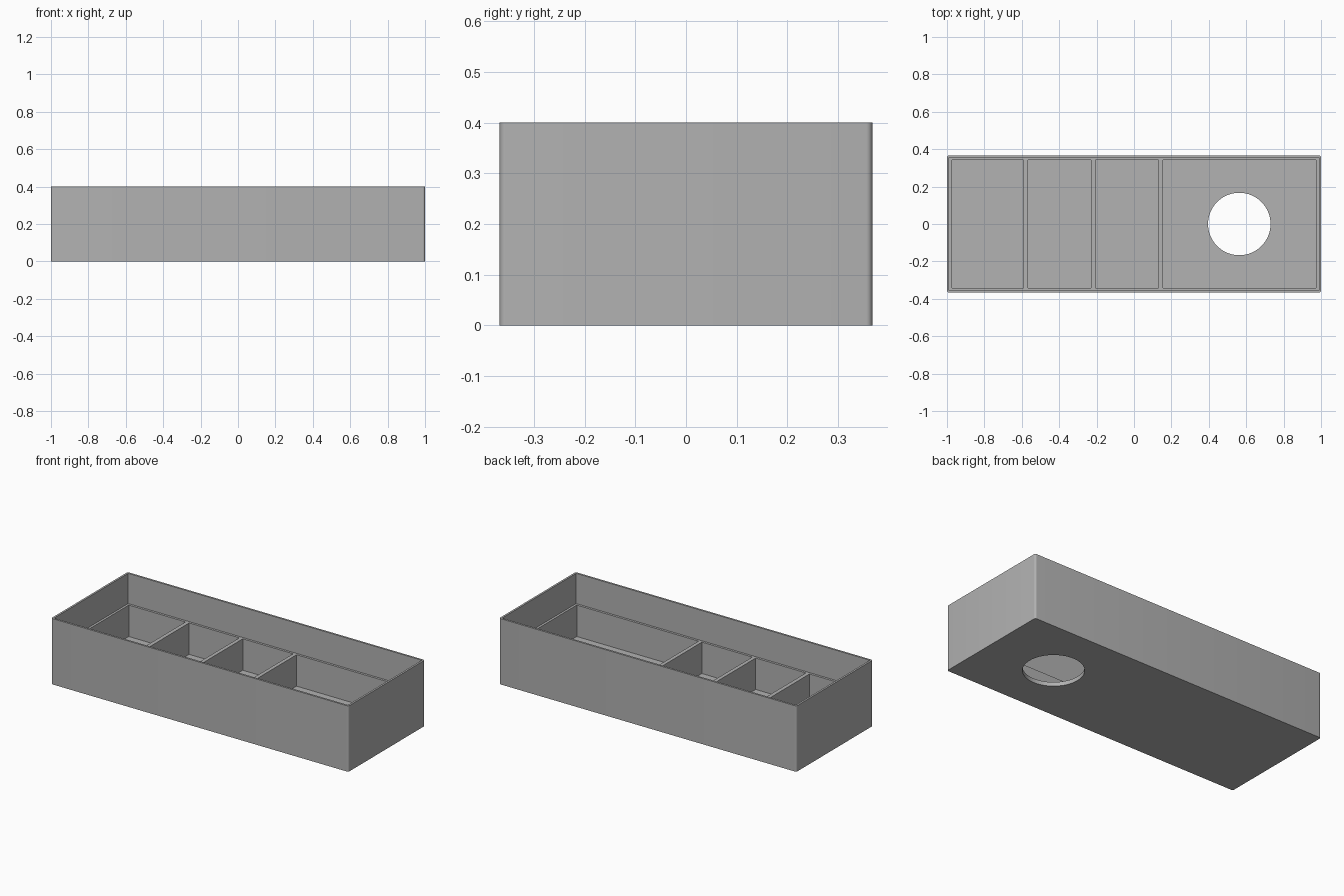
import bpy, bmesh, math

cube = bpy.data.objects.get("Cube")
if cube:
    bpy.data.objects.remove(cube, do_unlink=True)

LENGTH, WIDTH, HEIGHT = 2.0, 0.735, 0.4
WALL, LIP, LEDGE, FLOOR = 0.026, 0.012, 0.216, 0.025
HALF_X, HALF_Y = LENGTH / 2, WIDTH / 2

grey = bpy.data.materials.new("plain grey")
grey.use_nodes = True
colour = (0.445, 0.445, 0.445, 1)
grey.diffuse_color = colour
grey.node_tree.nodes["Principled BSDF"].inputs["Base Color"].default_value = colour


def make_object(name, bm):
    bmesh.ops.recalc_face_normals(bm, faces=bm.faces)
    mesh = bpy.data.meshes.new(name)
    bm.to_mesh(mesh)
    bm.free()
    mesh.materials.append(grey)
    obj = bpy.data.objects.new(name, mesh)
    bpy.context.collection.objects.link(obj)
    return obj


def block(name, x0, x1, half_y, z0, z1, radius=0):
    """Box spanning the given limits, with optional rounded upright edges."""
    bm = bmesh.new()
    bmesh.ops.create_cube(bm, size=1)
    for v in bm.verts:
        v.co.x = x0 if v.co.x < 0 else x1
        v.co.y = math.copysign(half_y, v.co.y)
        v.co.z = z0 if v.co.z < 0 else z1
    if radius:
        upright = [e for e in bm.edges
                   if abs(e.verts[0].co.z - e.verts[1].co.z) > 0.01]
        bmesh.ops.bevel(bm, geom=upright, offset=radius, segments=6,
                        profile=0.5, affect='EDGES')
    return make_object(name, bm)


def cut(target, cutter):
    cutter.hide_render = True
    mod = target.modifiers.new("cut", 'BOOLEAN')
    mod.operation = 'DIFFERENCE'
    mod.solver = 'EXACT'
    mod.object = cutter
    bpy.context.view_layer.objects.active = target
    bpy.ops.object.modifier_apply(modifier=mod.name)
    bpy.data.objects.remove(cutter, do_unlink=True)


# Outer case
tray = block("divided_tray", -HALF_X, HALF_X, HALF_Y, 0, HEIGHT, radius=0.012)

# Upper recess, leaving a thin lip above the ledge
cut(tray, block("lip_recess", LIP - HALF_X, HALF_X - LIP, HALF_Y - LIP, LEDGE, HEIGHT + 0.1))

# Compartments between the dividers
inner = HALF_X - WALL
for x0, x1 in ((-inner, -0.592), (-0.568, -0.23), (-0.207, 0.132), (0.155, inner)):
    cut(tray, block("compartment", x0, x1, HALF_Y - WALL, FLOOR, HEIGHT))

# Round hole through the floor
bm = bmesh.new()
bmesh.ops.create_cone(bm, cap_ends=True, segments=64, radius1=0.167,
                      radius2=0.167, depth=0.2)
bmesh.ops.translate(bm, verts=bm.verts, vec=(0.563, 0, 0))
cut(tray, make_object("floor_hole", bm))

# Smooth the rounded edges only
bpy.ops.object.select_all(action='DESELECT')
tray.select_set(True)
bpy.context.view_layer.objects.active = tray
bpy.ops.object.shade_smooth_by_angle(angle=math.radians(30))
